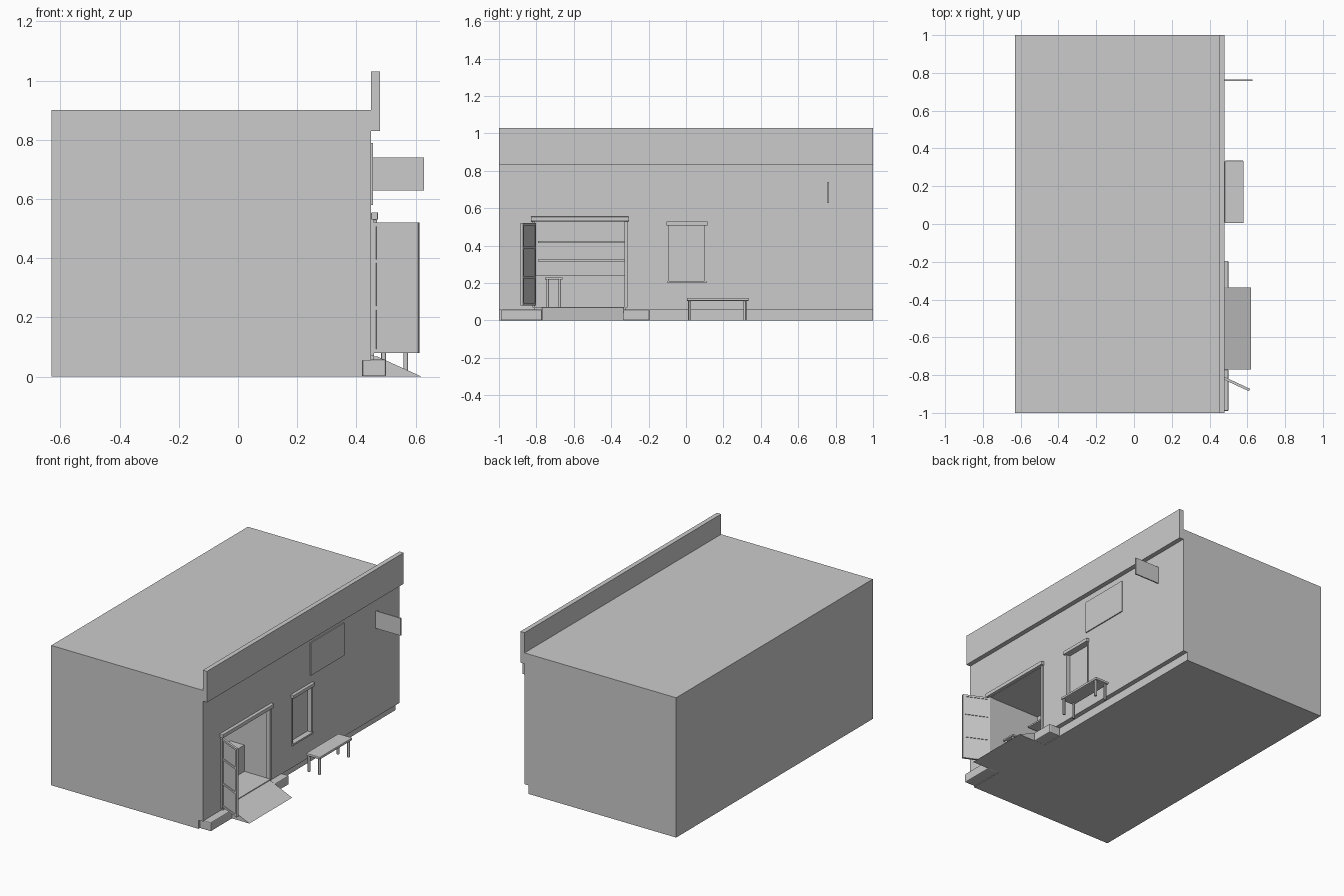
import bpy, math
from mathutils import Matrix

if "Cube" in bpy.data.objects:
    bpy.data.objects.remove(bpy.data.objects["Cube"])


def box(name, x0, x1, y0, y1, z0, z1, bevel=0):
    bpy.ops.mesh.primitive_cube_add(size=1)
    o = bpy.context.object
    o.name = name
    o.data.transform(Matrix.Translation(((x0 + x1) / 2, (y0 + y1) / 2, (z0 + z1) / 2))
                     @ Matrix.Diagonal((x1 - x0, y1 - y0, z1 - z0, 1)))
    if bevel:
        m = o.modifiers.new("bevel", 'BEVEL')
        m.width, m.segments = bevel, 2
    return o


def cut(target, cutter):
    m = target.modifiers.new("opening", 'BOOLEAN')
    m.object, m.solver = cutter, 'EXACT'
    bpy.context.view_layer.objects.active = target
    bpy.ops.object.modifier_apply(modifier=m.name)
    bpy.data.objects.remove(cutter)


def rod(name, x, y, z0, z1, r):
    bpy.ops.mesh.primitive_cylinder_add(vertices=12, radius=r, depth=z1 - z0,
                                        location=(x, y, (z0 + z1) / 2))
    o = bpy.context.object
    o.name = name
    bpy.ops.object.shade_smooth_by_angle()
    return o


# Main building with the shop room and window recess, on a set-back plinth
body = box("building_body", -0.63, 0.45, -1, 1, 0.055, 0.9)
cut(body, box("room_cutter", 0.08, 0.5, -0.81, -0.32, 0.07, 0.53))
cut(body, box("window_cutter", 0.425, 0.5, -0.095, 0.105, 0.21, 0.51))
box("plinth", -0.63, 0.42, -1, 1, 0, 0.055)

# Fascia board above the facade
box("fascia", 0.45, 0.48, -1, 1, 0.83, 1.03)

# Doorway trim
box("door_lintel", 0.45, 0.473, -0.83, -0.305, 0.53, 0.555, 0.003)
for name, y in (("left", -0.82), ("right", -0.328)):
    box(name + "_door_post", 0.43, 0.459, y, y + 0.014, 0.07, 0.53)
box("door_sill", 0.43, 0.46, -0.81, -0.32, 0.058, 0.073)

# Window trim
box("window_lintel", 0.44, 0.47, -0.105, 0.115, 0.507, 0.53, 0.003)
box("window_sill", 0.42, 0.46, -0.1, 0.11, 0.2, 0.211)
for y in (-0.1, 0.1):
    box("window_jamb", 0.42, 0.455, y, y + 0.008, 0.21, 0.51)

# Open door leaf, built along x then swung about its hinge
w = 0.17
parts = [box("door_panel", 0, w, -0.003, 0.003, 0.08, 0.52)]
for x in (0, w - 0.013):
    parts.append(box("door_stile", x, x + 0.013, -0.007, 0.007, 0.08, 0.52))
for z in (0.08, 0.225, 0.383, 0.507):
    parts.append(box("door_rail", 0, w, -0.007, 0.007, z, z + 0.013))
swing = Matrix.Translation((0.457, -0.807, 0)) @ Matrix.Rotation(math.radians(-25), 4, 'Z')
for p in parts:
    p.data.transform(swing)

# Shop interior: counter, shelves, stool
box("counter", 0.17, 0.27, -0.81, -0.32, 0.07, 0.24)
for z in (0.315, 0.415):
    box("wall_shelf", 0.08, 0.17, -0.79, -0.32, z, z + 0.01)
box("stool_seat", 0.31, 0.4, -0.755, -0.66, 0.218, 0.23, 0.003)
for x in (0.325, 0.385):
    for y in (-0.74, -0.675):
        rod("stool_leg", x, y, 0.07, 0.22, 0.007)

# Kerbs either side of the entrance ramp
box("left_kerb", 0.42, 0.5, -0.99, -0.77, 0, 0.058, 0.006)
box("right_kerb", 0.42, 0.5, -0.34, -0.195, 0, 0.058, 0.006)

# Ramp from a side profile
prof = [(0.42, 0), (0.62, 0), (0.47, 0.068), (0.42, 0.068)]
verts = [(x, y, z) for y in (-0.77, -0.335) for x, z in prof]
faces = [(0, 1, 2, 3), (7, 6, 5, 4)] + [(i, i + 4, (i + 1) % 4 + 4, (i + 1) % 4) for i in range(4)]
me = bpy.data.meshes.new("entrance_ramp")
me.from_pydata(verts, [], faces)
bpy.context.collection.objects.link(bpy.data.objects.new("entrance_ramp", me))

# Bench
box("bench_seat", 0.48, 0.58, 0.005, 0.335, 0.104, 0.12, 0.004)
for x in (0.492, 0.567):
    for y in (0.02, 0.315):
        rod("bench_leg", x, y, 0, 0.106, 0.008)

# Wall sign and projecting sign
box("wall_sign", 0.45, 0.457, 0.09, 0.43, 0.58, 0.79)
box("projecting_sign", 0.45, 0.628, 0.757, 0.765, 0.628, 0.74)
